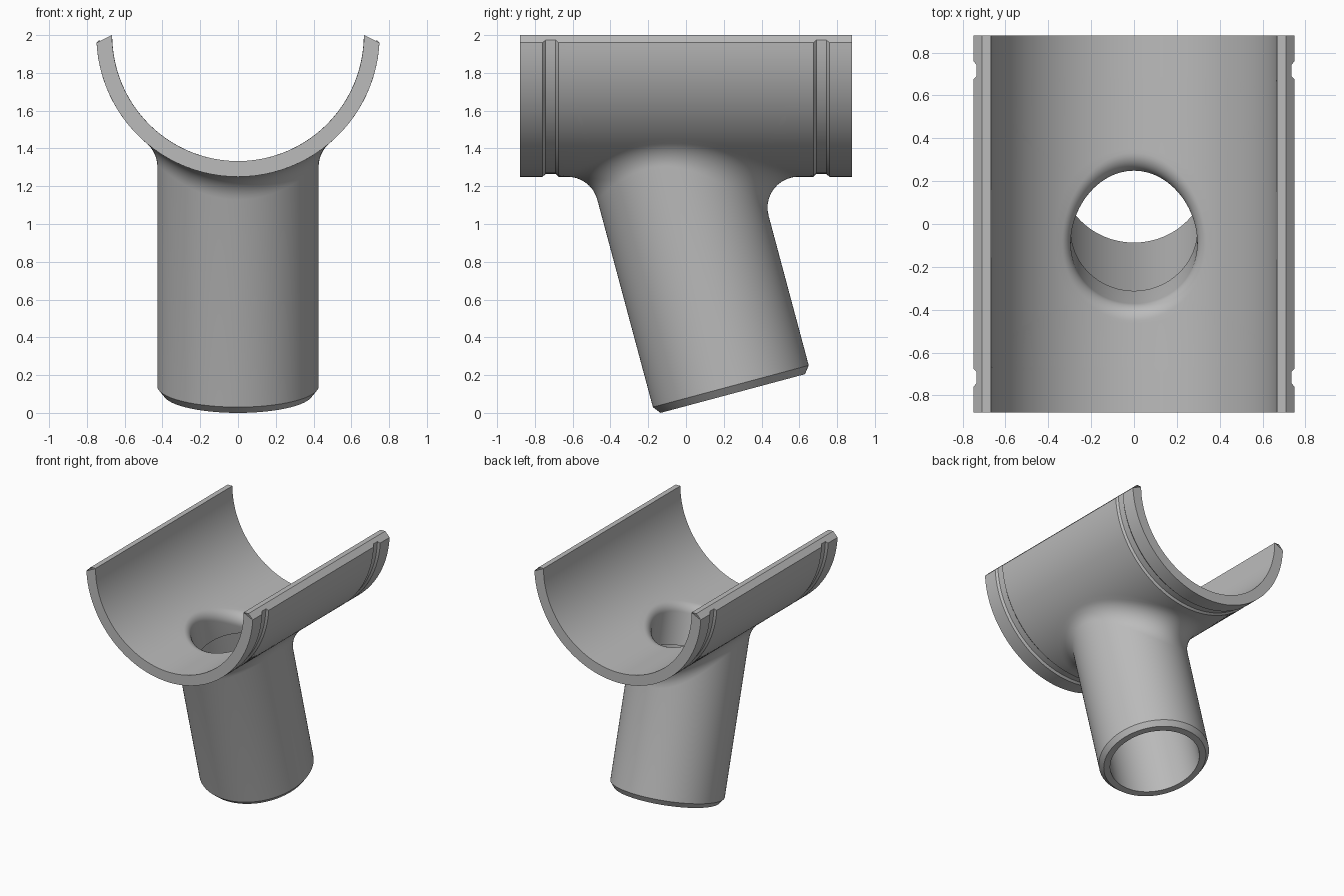
import bpy, bmesh, math
from mathutils import Vector

if "Cube" in bpy.data.objects:
    bpy.data.objects.remove(bpy.data.objects["Cube"], do_unlink=True)

# Main dimensions
SIDE = 48                    # segments along each side of the saddle patch
N = SIDE * 4                 # segments around the branch
TILT = math.radians(15)
BASE = Vector((0, 0.2475, 0.1025))                      # centre of the branch's lower end
AXIS = Vector((0, -math.sin(TILT), math.cos(TILT)))
ACROSS = Vector((0, math.cos(TILT), math.sin(TILT)))
SADDLE_Z = 2.0
R_OUT, R_IN = 0.75, 0.667
PIPE, BORE, SOCKET = 0.427, 0.295, 0.346
RIM = 0.709                  # where the rim chamfer meets the flat top
PATCH_Y = 0.675
# End strip: distance along the saddle and outer radius, with a shallow groove
END_PROFILE = [(PATCH_Y, R_OUT), (0.69, 0.735), (0.743, 0.735), (0.759, R_OUT), (0.88, R_OUT)]


def on_branch(radius, angle, t):
    return BASE + Vector((radius * math.cos(angle), 0, 0)) + ACROSS * radius * math.sin(angle) + AXIS * t


def on_saddle(radius, phi, y):
    return Vector((radius * math.sin(phi), y, SADDLE_Z - radius * math.cos(phi)))


def rim_angle(radius):
    """Angle at which the saddle's outer face meets the rim chamfer."""
    return math.radians(135) - math.acos(RIM / (radius * math.sqrt(2)))


def patch_border(k):
    """Walk evenly round a square of half-size 1, starting at its +x -y corner."""
    side, step = divmod(k, SIDE)
    s = 2 * step / SIDE - 1
    return [(1, s), (-s, 1), (-1, -s), (s, -1)][side]


def fillet(angle, pipe_r, saddle_r, r, steps=10):
    """Rolling-ball arc from the branch wall to the saddle wall."""
    rho = pipe_r + r
    x = rho * math.cos(angle)
    z = SADDLE_Z - math.sqrt((saddle_r + r) ** 2 - x * x)
    t = (z - BASE.z - rho * math.sin(angle) * math.sin(TILT)) / math.cos(TILT)
    centre = on_branch(rho, angle, t)
    phi = math.atan2(x, SADDLE_Z - z)
    a = (on_branch(pipe_r, angle, t) - centre).normalized()
    b = (on_saddle(saddle_r, phi, centre.y) - centre).normalized()
    arc = [centre + a.slerp(b, i / steps) * r for i in range(steps + 1)]
    return arc, phi, centre.y


def patch_ray(k, radius, phi, y, phi_max, steps=18):
    """Points on the saddle wall from the fillet out to the patch border."""
    u, v = patch_border(k)
    ray = []
    for i in range(1, steps + 1):
        f = i / steps
        ray.append(on_saddle(radius, phi + (u * phi_max - phi) * f, y + (v * PATCH_Y - y) * f))
    return ray


bm = bmesh.new()


def loft(rows, closed=False):
    grid = [[bm.verts.new(p) for p in row] for row in rows]
    pairs = list(zip(grid, grid[1:]))
    if closed:
        pairs.append((grid[-1], grid[0]))
    for a, b in pairs:
        for i in range(len(a) - 1):
            bm.faces.new((a[i], b[i], b[i + 1], a[i + 1]))


# Saddle walls, fillets, bore, socket and branch as one skin swept round the branch
spokes = []
for k in range(N):
    angle = 2 * math.pi * k / N - math.pi / 4
    inner, phi_i, y_i = fillet(angle, BORE, R_IN, 0.083)
    outer, phi_o, y_o = fillet(angle, PIPE, R_OUT, 0.163)
    inside = inner + patch_ray(k, R_IN, phi_i, y_i, math.pi / 2)
    outside = outer + patch_ray(k, R_OUT, phi_o, y_o, rim_angle(R_OUT))
    pipe_end = [on_branch(r, angle, t) for r, t in
                ((BORE, 1.06), (SOCKET, 1.06), (SOCKET, 0), (0.396, 0), (PIPE, 0.04))]
    spokes.append(inside[::-1] + pipe_end + outside)
loft(spokes, closed=True)

# Grooved end strips, their inner walls and flat end faces
for sign in (-1, 1):
    def arc_row(radius, phi_max, y):
        return [on_saddle(radius, phi_max * (2 * i / SIDE - 1), sign * y) for i in range(SIDE + 1)]
    outer_rows = [arc_row(r, rim_angle(r), y) for y, r in END_PROFILE]
    inner_rows = [arc_row(R_IN, math.pi / 2, y) for y, r in END_PROFILE]
    loft(outer_rows + inner_rows[::-1])

# Chamfered rims along both top edges
stations = [(-y, r) for y, r in END_PROFILE[:0:-1]]
stations += [(PATCH_Y * (2 * i / SIDE - 1), R_OUT) for i in range(SIDE + 1)]
stations += END_PROFILE[1:]
for sign in (-1, 1):
    loft([[on_saddle(r, sign * rim_angle(r), y),
           Vector((sign * RIM, y, SADDLE_Z)),
           Vector((sign * R_IN, y, SADDLE_Z))] for y, r in stations])

bmesh.ops.remove_doubles(bm, verts=bm.verts, dist=0.0002)
bmesh.ops.recalc_face_normals(bm, faces=bm.faces)
mesh = bpy.data.meshes.new("saddle_branch")
bm.to_mesh(mesh)
bm.free()

# Plain grey material
grey = bpy.data.materials.new("plain grey")
grey.use_nodes = True
colour = (0.5, 0.5, 0.5, 1)
grey.diffuse_color = colour
grey.node_tree.nodes["Principled BSDF"].inputs["Base Color"].default_value = colour
mesh.materials.append(grey)

body = bpy.data.objects.new("saddle_branch", mesh)
bpy.context.collection.objects.link(body)
bpy.context.view_layer.objects.active = body
body.select_set(True)
bpy.ops.object.shade_smooth_by_angle(angle=math.radians(25))
